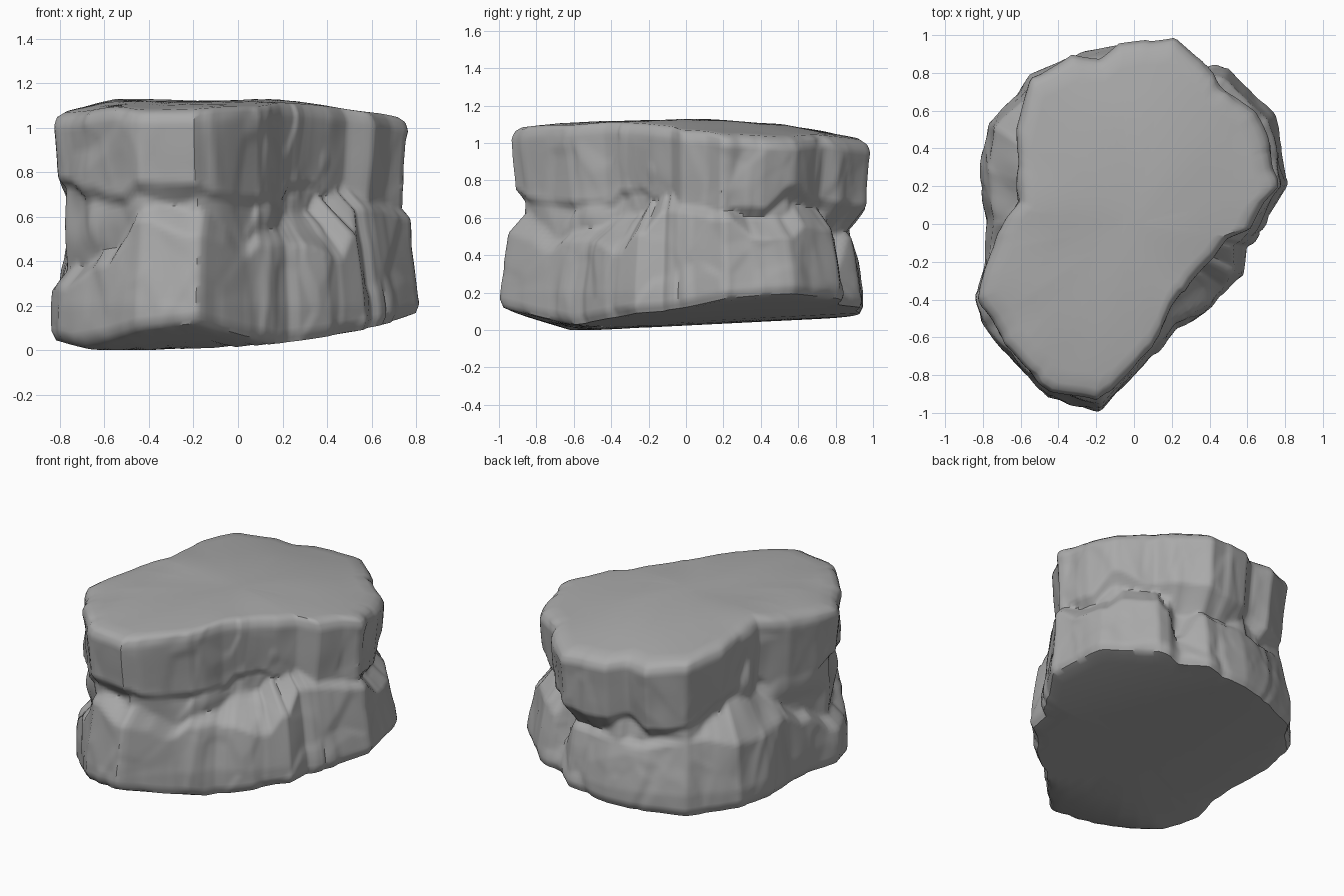
import bpy, bmesh, math
from mathutils import Vector, noise

cube = bpy.data.objects.get("Cube")
if cube:
    bpy.data.objects.remove(cube, do_unlink=True)

SIDES, ROWS = 300, 50

# Upper tier blocks: outline corner x, y and the height of the block's lower edge there
UPPER = [
    (-.2, -.95, .74), (-.1, -.87, .7), (.1, -.67, .69), (.2, -.45, .7), (.25, -.37, .76),
    (.5, -.08, .7), (.62, -.03, .66), (.7, .12, .62), (.77, .2, .64), (.73, .42, .66),
    (.65, .6, .75), (.45, .75, .7), (.37, .88, .68), (.22, 1, .66), (-.08, .97, .64),
    (-.18, .88, .66), (-.33, .9, .62), (-.55, .78, .62), (-.62, .5, .74), (-.62, .12, .72),
    (-.73, -.05, .6), (-.8, -.25, .7), (-.83, -.4, .76), (-.7, -.65, .72), (-.55, -.8, .7),
    (-.45, -.9, .76)]

# Lower tier blocks: the same, with the height of the block's top edge
LOWER = [
    (-.18, -1, .5), (-.08, -.89, .47), (.03, -.76, .4), (.12, -.68, .45), (.22, -.54, .48),
    (.27, -.52, .47), (.48, -.37, .4), (.57, -.27, .5), (.59, -.12, .62), (.63, -.1, .64),
    (.83, .22, .58), (.8, .42, .48), (.75, .58, .5), (.64, .69, .58), (.5, .83, .56),
    (.42, .84, .5), (.33, .8, .35), (.2, .92, .5), (-.08, .93, .5), (-.3, .89, .48),
    (-.55, .78, .5), (-.61, .69, .5), (-.77, .53, .48), (-.8, .3, .48), (-.79, .03, .48),
    (-.8, -.16, .4), (-.84, -.4, .26), (-.81, -.52, .28), (-.62, -.75, .38), (-.46, -.92, .6)]


def tier_at(outline, angle):
    """Distance to the outline along a ray, and the block edge height there."""
    ray = Vector((math.cos(angle), math.sin(angle)))
    best, height = 0, 0.6
    for (ax, ay, az), (bx, by, bz) in zip(outline, outline[1:] + outline[:1]):
        a, edge = Vector((ax, ay)), Vector((bx - ax, by - ay))
        det = ray.cross(edge)
        if abs(det) < 1e-6:
            continue
        dist, along = a.cross(edge) / det, a.cross(ray) / det
        if dist > best and -1e-4 <= along <= 1.0001:
            # Mostly level block edges with short ramps between neighbours
            ramp = min(1, max(0, 1.6 * along - 0.3))
            best, height = dist, az + (bz - az) * ramp
    return best, height


def top_height(x, y):
    fall = 0.12 if y > 0 else 0.06
    return (1.125 - fall * y * y - 0.15 * max(0, x) ** 2 - 0.2 * max(0, -x - 0.55)
            + 0.012 * noise.noise((x * 3, y * 3, 0)))


def base_height(x, y):
    plane = 0.022 + 0.07 * x + 0.06 * x * x + 0.05 * (y + 0.45)
    plane += 0.08 * max(0, x) * max(0, y) + 0.35 * max(0, -y - 0.6) + 0.15 * max(0, -x - 0.6)
    return max(0, plane)


def slab(p, scale):
    """Flat raised or sunken stone chips with bevelled borders."""
    dist, points = noise.voronoi(p * scale)
    return noise.noise(points[0] * 3.7) * min(1, 5 * (dist[1] - dist[0]))


def wall_radius(angle, z, upper, lower):
    ru, zu = upper
    rl, zl = lower
    p = Vector((math.cos(angle), math.sin(angle), z))
    # Recessed core, deepest on the right-hand side of the slab
    depth = 0.92 - 0.03 * math.cos(angle + 0.3)
    core = depth * min(ru, rl) + 0.05 * noise.noise(p * 4)
    # Overhanging upper blocks and leaning lower blocks
    wave = 0.05 * noise.noise(p * 3)
    over = ru - 0.09 * (1.05 - z) - 0.75 * max(0, zu + wave - z)
    under = rl - 0.14 * max(0, z - 0.2) - 0.8 * max(0, z - zl - wave)
    # Fractured stone relief, stretched upright
    q = Vector((p.x * min(ru, rl), p.y * min(ru, rl), z * 0.6))
    relief = 0.04 * slab(q, 2.6) + 0.02 * slab(q, 5) + 0.01 * noise.noise(q * 6)
    return max(core, over, under) + relief


bm = bmesh.new()
rings = [[] for _ in range(ROWS + 1)]
for i in range(SIDES):
    angle = 2 * math.pi * i / SIDES
    c, s = math.cos(angle), math.sin(angle)
    upper, lower = tier_at(UPPER, angle), tier_at(LOWER, angle)
    low = base_height(c * lower[0], s * lower[0])
    high = top_height(c * upper[0], s * upper[0])
    for row, ring in enumerate(rings):
        z = low + (high - low) * row / ROWS
        r = wall_radius(angle, z, upper, lower)
        # Worn top and bottom rims
        r -= 0.5 * max(0, z - high + 0.05) + 0.5 * max(0, low + 0.04 - z)
        ring.append(bm.verts.new((c * r, s * r, z - 0.35 * max(0, z - high + 0.025))))


def bridge(a, b):
    for i in range(SIDES):
        j = (i + 1) % SIDES
        bm.faces.new((a[i], a[j], b[j], b[i]))


def cap(rim, height_at, flip):
    """Close a rim with shrinking rings that follow a height function."""
    ring = rim
    for scale in (0.96, 0.88, 0.75, 0.55, 0.3, 0.1):
        inner = [bm.verts.new((v.co.x * scale, v.co.y * scale,
                               height_at(v.co.x * scale, v.co.y * scale))) for v in rim]
        bridge(ring, inner)
        ring = inner
    bm.faces.new(ring[::-1] if flip else ring)


for a, b in zip(rings, rings[1:]):
    bridge(a, b)
cap(rings[-1], top_height, False)
cap(rings[0], base_height, True)
bmesh.ops.recalc_face_normals(bm, faces=bm.faces)

mesh = bpy.data.meshes.new("rock_slab")
bm.to_mesh(mesh)
bm.free()
rock = bpy.data.objects.new("rock_slab", mesh)
bpy.context.collection.objects.link(rock)

# Plain grey stone
stone = bpy.data.materials.new("grey_stone")
stone.use_nodes = True
colour = (0.4, 0.4, 0.4, 1)
stone.diffuse_color = colour
stone.node_tree.nodes["Principled BSDF"].inputs["Base Color"].default_value = colour
mesh.materials.append(stone)

bpy.context.view_layer.objects.active = rock
rock.select_set(True)
bpy.ops.object.shade_smooth_by_angle(angle=math.radians(45))
